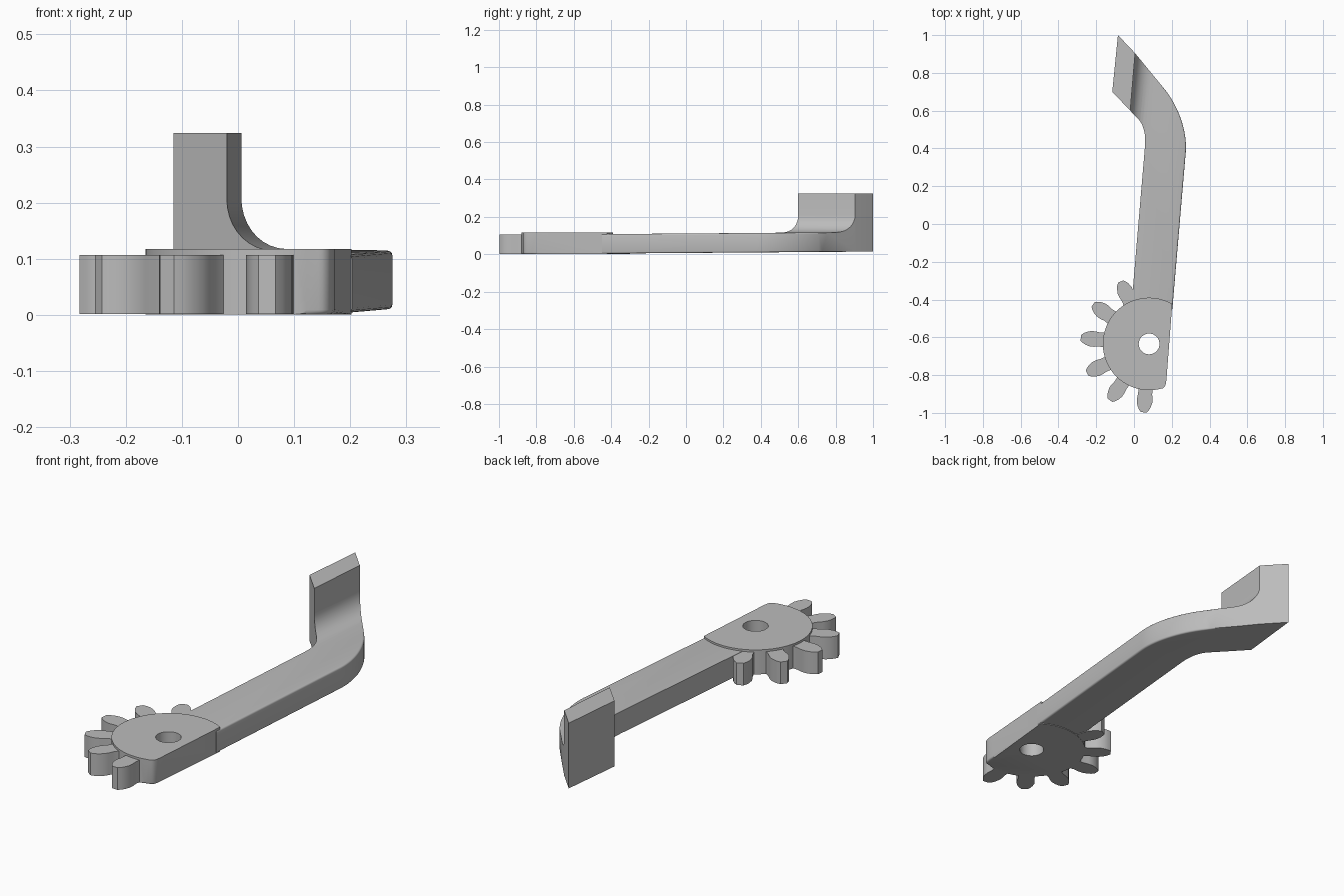
import bpy
import bmesh
from math import cos, sin, radians
from mathutils import Vector
from mathutils.geometry import interpolate_bezier

if "Cube" in bpy.data.objects:
    bpy.data.objects.remove(bpy.data.objects["Cube"])

LEAN = 0.085                       # sideways drift of the arm per unit of y
HUB = Vector((0.08, -0.635))
HUB_R = 0.245

grey = bpy.data.materials.new("plain_grey")
grey.use_nodes = True
grey.diffuse_color = (0.5, 0.5, 0.5, 1)
grey.node_tree.nodes["Principled BSDF"].inputs["Base Color"].default_value = (0.5, 0.5, 0.5, 1)


def upright(a, b, h):
    return (a, b, h)


def along_arm(a, b, h):
    return (a + LEAN * h, h, b)


def prism(name, points, low, high, place=upright):
    """Closed outline extruded from low to high."""
    bm = bmesh.new()
    rings = [[bm.verts.new(place(p[0], p[1], h)) for p in points] for h in (low, high)]
    bm.faces.new(rings[0])
    bm.faces.new(rings[1])
    n = len(points)
    for i in range(n):
        j = (i + 1) % n
        bm.faces.new((rings[0][i], rings[0][j], rings[1][j], rings[1][i]))
    bmesh.ops.recalc_face_normals(bm, faces=bm.faces)
    mesh = bpy.data.meshes.new(name)
    bm.to_mesh(mesh)
    bm.free()
    mesh.materials.append(grey)
    obj = bpy.data.objects.new(name, mesh)
    bpy.context.collection.objects.link(obj)
    return obj


def activate(obj):
    bpy.ops.object.select_all(action="DESELECT")
    obj.select_set(True)
    bpy.context.view_layer.objects.active = obj


def combine(obj, cutter, operation):
    mod = obj.modifiers.new("shape", "BOOLEAN")
    mod.operation = operation
    mod.solver = "EXACT"
    mod.object = cutter
    activate(obj)
    bpy.ops.object.modifier_apply(modifier=mod.name)
    bpy.data.objects.remove(cutter)


def soften(obj, rule, width):
    """Round the edges whose two ends both meet the rule."""
    bm = bmesh.new()
    bm.from_mesh(obj.data)
    edges = [e for e in bm.edges if len(e.link_faces) == 2
             and e.calc_face_angle(0) > 1.0 and all(rule(v.co) for v in e.verts)
             and abs(e.verts[0].co.z - e.verts[1].co.z) < 0.001]
    bmesh.ops.bevel(bm, geom=edges, offset=width, segments=3, profile=0.5, affect="EDGES")
    bm.to_mesh(obj.data)
    bm.free()


def smooth(obj):
    activate(obj)
    bpy.ops.object.shade_smooth_by_angle(angle=radians(32))


def curve(a, b, c, d, count=12):
    return interpolate_bezier(*(Vector(p) for p in (a, b, c, d)), count)


def polar(r, degrees):
    return HUB + Vector((cos(radians(degrees)), sin(radians(degrees)))) * r


# Bent arm: plan outline trimmed by an L-shaped side profile with a fillet
outline = [(-0.015, -0.45)]
outline += curve((0.058, 0.41), (0.064, 0.475), (0.05, 0.525), (0.025, 0.553))
outline += [(-0.02, 0.60), (-0.115, 0.70), (-0.085, 1.0), (0.005, 0.905)]
outline += curve((0.165, 0.71), (0.239, 0.616), (0.283, 0.485), (0.274, 0.38), 16)
outline += [(0.203, -0.45)]
arm = prism("bent_arm", outline, 0.004, 0.324)

profile = [(-0.4, -0.1), (-0.4, 0.5), (-0.071, 0.5)]
profile += curve((-0.071, 0.20), (-0.071, 0.15), (-0.035, 0.108), (0.02, 0.108), 10)
profile += [(0.5, 0.108), (0.5, -0.1)]
combine(arm, prism("arm_profile", profile, -1.5, 1.5, along_arm), "INTERSECT")
soften(arm, lambda p: p.x - LEAN * p.y > 0.09 and p.y > -0.46 and p.z < 0.12, 0.008)

# The arm rises slightly toward its far end; the tab top stays level
for v in arm.data.vertices:
    if v.co.z < 0.3:
        v.co.z += 0.0075 * (v.co.y + 0.43)
smooth(arm)

# Hub: disc with a flat side in line with the arm and one rounded corner
hub_outline = [polar(HUB_R, a) for a in range(60, 286, 5)]
hub_outline += curve((0.15, -0.871), (0.168, -0.865), (0.171, -0.845), (0.1735, -0.80), 6)
hub = prism("hub", hub_outline, 0.001, 0.117)
soften(hub, lambda p: p.x > 0.12 and p.y < -0.5 and p.z < 0.05, 0.008)
hole = prism("hub_hole", [polar(0.055, a) for a in range(0, 360, 10)], -0.1, 0.3)
combine(hub, hole, "DIFFERENCE")
smooth(hub)

# Six gear teeth around the hub
half = [(0.20, 0.042), (0.245, 0.038), (0.265, 0.037), (0.29, 0.041), (0.312, 0.041),
        (0.335, 0.034), (0.35, 0.026), (0.363, 0.015)]
tooth = half + [(r, -w) for r, w in reversed(half)]
for i in range(6):
    angle = radians(114.5 + 30.2 * i)
    out = Vector((cos(angle), sin(angle)))
    side = Vector((-out.y, out.x))
    smooth(prism(f"gear_tooth_{i + 1}", [HUB + out * r + side * w for r, w in tooth], 0.002, 0.107))
